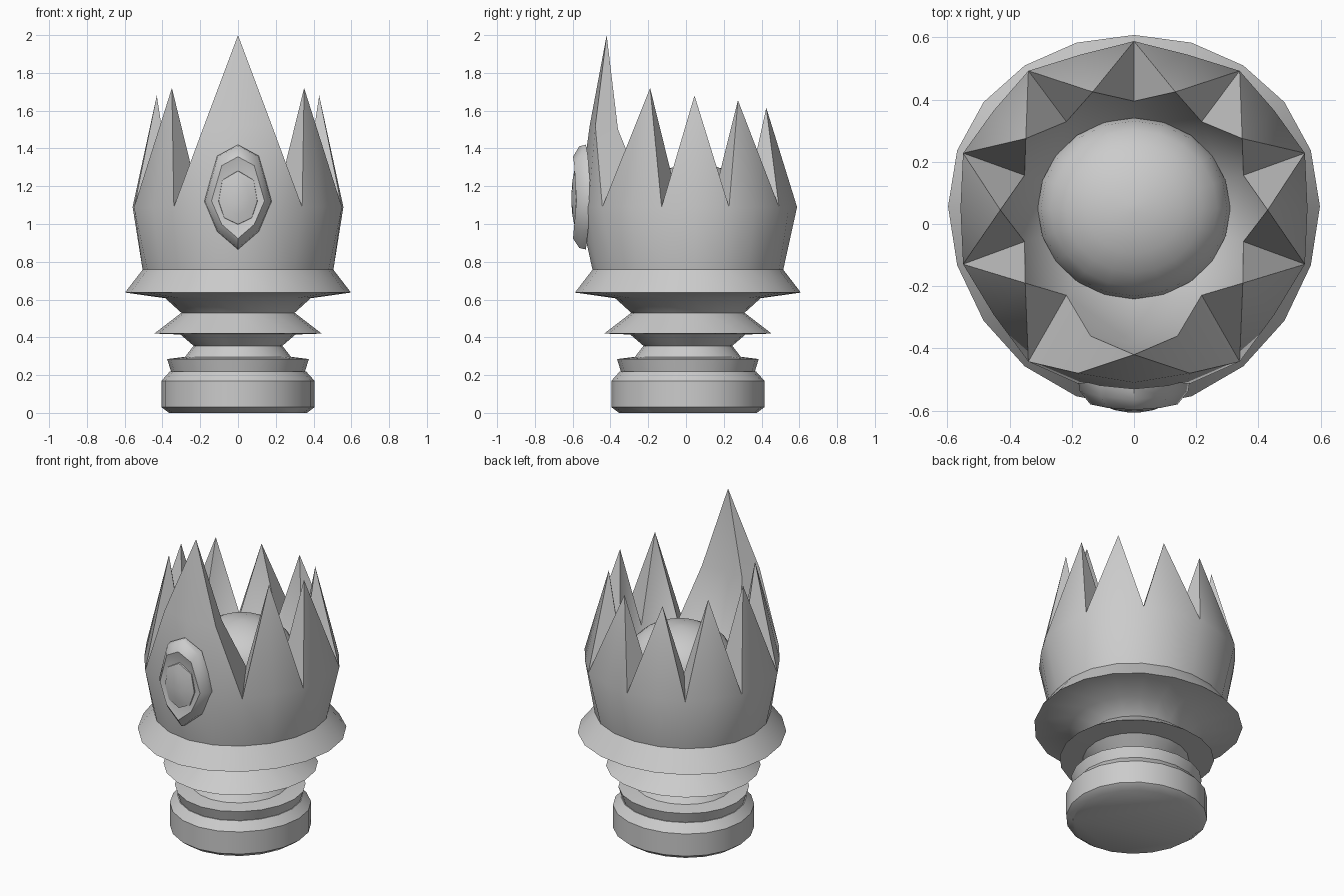
import bpy, bmesh, math
from math import sin, cos, radians

if "Cube" in bpy.data.objects:
    bpy.data.objects.remove(bpy.data.objects["Cube"])


def warp(x, y, z):
    # the turned shape is slightly egg-shaped towards the front
    return (x, y + 0.01 + 0.13 * x * x, z)


def finish(name, bm, angle=38):
    bmesh.ops.remove_doubles(bm, verts=bm.verts, dist=0.0005)
    bmesh.ops.recalc_face_normals(bm, faces=bm.faces)
    mesh = bpy.data.meshes.new(name)
    bm.to_mesh(mesh)
    bm.free()
    ob = bpy.data.objects.new(name, mesh)
    bpy.context.collection.objects.link(ob)
    bpy.ops.object.select_all(action='DESELECT')
    ob.select_set(True)
    bpy.context.view_layer.objects.active = ob
    bpy.ops.object.shade_smooth_by_angle(angle=radians(angle))
    return ob


def bridge(bm, a, b):
    n = len(a)
    for i in range(n):
        bm.faces.new((a[i], a[(i + 1) % n], b[(i + 1) % n], b[i]))


def lathe(name, profile, place=warp, sides=20, cap_top=False):
    bm = bmesh.new()
    rings = []
    for r, z in profile:
        rings.append([bm.verts.new(place(r * sin(math.tau * i / sides),
                                         r * cos(math.tau * i / sides), z))
                      for i in range(sides)])
    for a, b in zip(rings, rings[1:]):
        bridge(bm, a, b)
    if cap_top:
        bm.faces.new(rings[-1])
    else:
        bm.faces.new(rings[0])
    return finish(name, bm)


# turned base, neck rings and wide flange
lathe("turned_base", [
    (0.365, 0), (0.405, 0.03), (0.405, 0.17), (0.36, 0.22), (0.355, 0.22),
    (0.375, 0.285), (0.28, 0.297), (0.235, 0.355), (0.305, 0.415),
    (0.443, 0.42), (0.30, 0.53), (0.385, 0.607), (0.598, 0.637),
    (0.505, 0.758)])

# inner dome
dome = [(0.31 * cos(radians(a)), 1.11 + 0.21 * sin(radians(a)))
        for a in (0, 15, 30, 45, 60, 75, 87)]
lathe("inner_dome", dome, lambda x, y, z: (x, y * 0.94 + 0.05, z), cap_top=True)

# crown wall with pointed teeth, one half mirrored
tips = [(0.133, 0.425, 1.615), (0.348, 0.275, 1.655),
        (0.43, 0.045, 1.68), (0.35, -0.19, 1.72)]
rim, low, inner, floor = [], [], [], []
for i in range(11):
    a = radians(18 * i)
    r = 0.578 if i % 2 == 0 else 0.558
    rim.append(warp(r * sin(a), r * cos(a), 1.09))
    low.append(warp(0.505 * sin(a), 0.505 * cos(a), 0.758))
for j in range(6):
    a = radians(36 * j)
    inner.append((0.37 * sin(a), 0.05 + 0.345 * cos(a), 1.18))
    floor.append((0.31 * sin(a), 0.05 + 0.29 * cos(a), 1.09))

faces = []
for i in range(10):
    faces.append((low[i], low[i + 1], rim[i + 1], rim[i]))
for j in range(5):
    faces.append((inner[j], inner[j + 1], floor[j + 1], floor[j]))
for k, t in enumerate(tips):
    o1, m, o2 = rim[2 * k:2 * k + 3]
    i1, i2 = inner[k:k + 2]
    faces += [(o1, m, t), (m, o2, t), (i1, i2, t), (o1, t, i1), (o2, i2, t)]

# tall front tooth
top = (0, -0.42, 2.0)
q, c = (0.18, -0.48, 1.52), (0, -0.51, 1.52)
p, pc = (0.14, -0.36, 1.5), (0, -0.385, 1.5)
o, i4 = rim[8], inner[4]
faces += [(o, rim[9], q), (rim[9], rim[10], c, q), (q, c, top),
          (o, q, p, i4), (q, top, p), (i4, p, pc, inner[5]), (p, top, pc)]

bm = bmesh.new()
for s in (1, -1):
    for f in faces:
        pts = []
        for x, y, z in f:
            v = (s * x if abs(x) > 1e-6 else 0.0, y, z)
            if v not in pts:
                pts.append(v)
        bm.faces.new([bm.verts.new(v) for v in pts])
finish("crown", bm)


# front jewel and its raised surround
def outline(half, y):
    pts = half + [(-x, z) for x, z in half[-2:0:-1]]
    return [(x, y + 0.9 * x * x, z) for x, z in pts]


def jewel(name, half, centre, steps):
    bm = bmesh.new()
    rings = []
    for s, y in steps:
        h = [(x * s, centre + (z - centre) * s) for x, z in half]
        rings.append([bm.verts.new(v) for v in outline(h, y)])
    for a, b in zip(rings, rings[1:]):
        bridge(bm, a, b)
    bm.faces.new(rings[-1])
    finish(name, bm, 45)


jewel("jewel_surround", [(0, 1.42), (0.11, 1.36), (0.18, 1.12), (0.11, 0.96), (0, 0.865)],
      1.13, [(1, -0.53), (0.97, -0.565), (0.78, -0.598), (0.6, -0.585)])
jewel("jewel", [(0, 1.285), (0.085, 1.235), (0.105, 1.12), (0.075, 1.03), (0, 0.995)],
      1.13, [(1, -0.57), (0.97, -0.592), (0.6, -0.602), (0.2, -0.606)])
